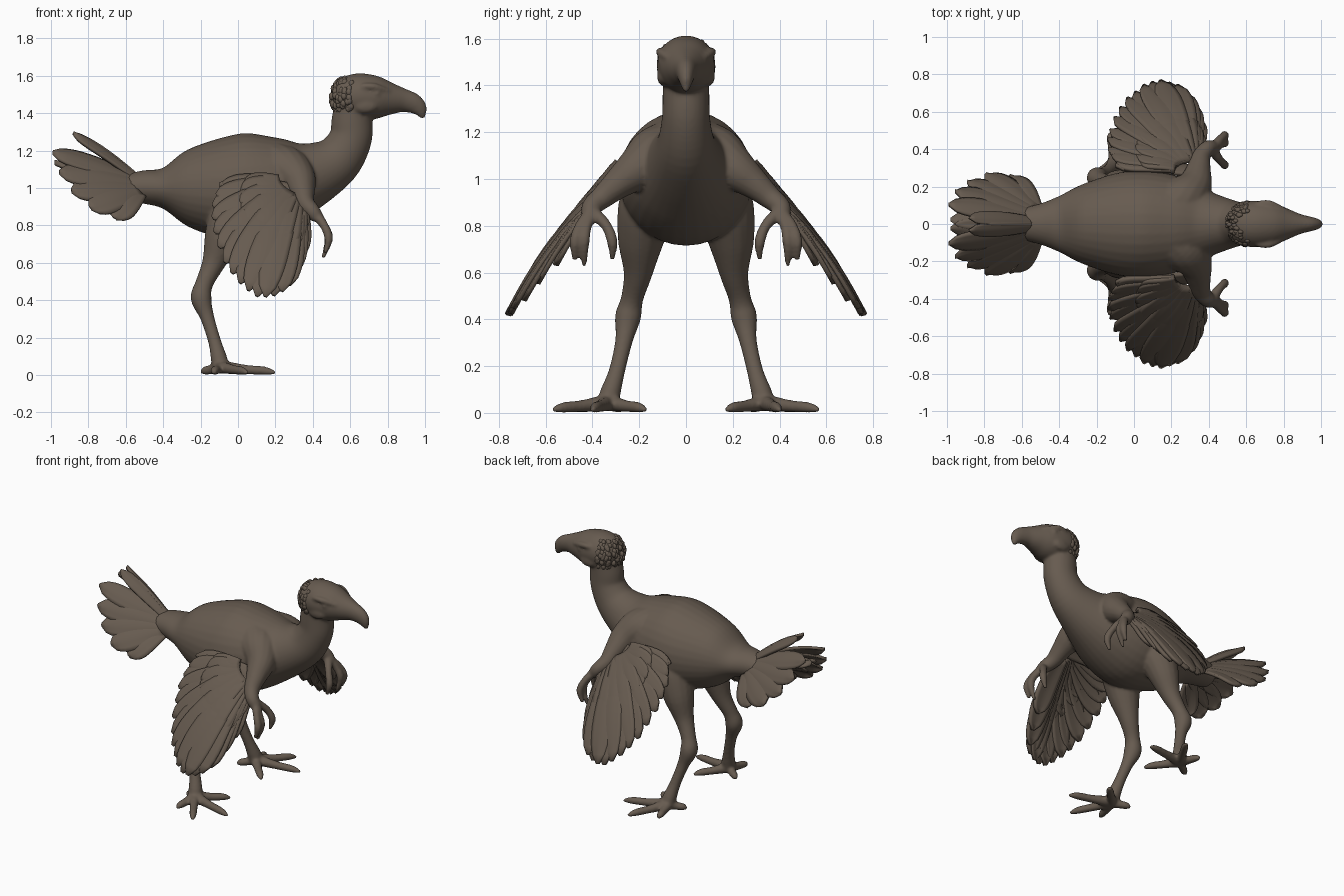
import bpy, bmesh, math, random
from mathutils import Vector

random.seed(4)
if "Cube" in bpy.data.objects:
    bpy.data.objects.remove(bpy.data.objects["Cube"])

brown = bpy.data.materials.new("warm_brown")
brown.use_nodes = True
COLOR = (0.135, 0.105, 0.08, 1)
brown.diffuse_color = COLOR
brown.node_tree.nodes["Principled BSDF"].inputs["Base Color"].default_value = COLOR


def finish(name, bm):
    bmesh.ops.recalc_face_normals(bm, faces=bm.faces)
    for f in bm.faces:
        f.smooth = True
    mesh = bpy.data.meshes.new(name)
    bm.to_mesh(mesh)
    bm.free()
    mesh.materials.append(brown)
    ob = bpy.data.objects.new(name, mesh)
    bpy.context.collection.objects.link(ob)
    return ob


def spline(pts, steps=5):
    """Catmull-Rom through tuples of any length."""
    p = [Vector(q) for q in pts]
    p = [p[0] * 2 - p[1]] + p + [p[-1] * 2 - p[-2]]
    out = []
    for i in range(1, len(p) - 2):
        a, b, c, d = p[i - 1:i + 3]
        for k in range(steps):
            t = k / steps
            out.append((b * 2 + (c - a) * t + (a * 2 - b * 5 + c * 4 - d) * t * t
                        + (b * 3 - a - c * 3 + d) * t ** 3) * 0.5)
    return out + [p[-2]]


def loft(bm, pts, side=(0, 1, 0), n=24):
    """Closed tube; each point is centre, then half width and half height."""
    path = spline(pts)
    rings = []
    for i, p in enumerate(path):
        a, b = path[max(i - 1, 0)], path[min(i + 1, len(path) - 1)]
        tan = Vector(b[:3]) - Vector(a[:3])
        tan.normalize()
        u = Vector(side)
        u = (u - tan * u.dot(tan)).normalized()
        v = tan.cross(u)
        c = Vector(p[:3])
        rings.append([bm.verts.new(c + u * (p[3] * math.cos(k * math.tau / n))
                                   + v * (p[4] * math.sin(k * math.tau / n)))
                      for k in range(n)])
    for r, q in zip(rings, rings[1:]):
        for k in range(n):
            bm.faces.new((r[k], r[(k + 1) % n], q[(k + 1) % n], q[k]))
    bm.faces.new(rings[0][::-1])
    bm.faces.new(rings[-1])


def limb(bm, pts, s, side=(1, 0, 0), n=16):
    loft(bm, [(x, y * s, z, r, r) for x, y, z, r in pts], side, n)


def ball(bm, pos, scale):
    new = bmesh.ops.create_icosphere(bm, subdivisions=2, radius=1)["verts"]
    for v in new:
        v.co = Vector([a * b for a, b in zip(v.co, scale)]) + Vector(pos)


def feather(bm, root, tip, normal, half, bend, stem, rib):
    """Ribbed blade with a rounded tip."""
    root, tip, nor = Vector(root), Vector(tip), Vector(normal).normalized()
    across = (tip - root).cross(nor).normalized()
    rows = []
    for i in range(13):
        t = i / 12
        if t < 0.65:
            w = half * (stem + (1 - stem) * math.sin(t / 0.65 * math.pi / 2))
        else:
            w = half * max(0.12, math.sqrt(max(0, 1 - ((t - 0.65) / 0.35) ** 2)))
        rows.append([])
        for k in range(-3, 4):
            e = k / 3
            off = bend * math.sin(t * math.pi) + rib * (1 - abs(e) - 0.4 * e)
            rows[-1].append(bm.verts.new(root.lerp(tip, t) + across * e * w + nor * off))
    for r, q in zip(rows, rows[1:]):
        for k in range(6):
            bm.faces.new((r[k], r[k + 1], q[k + 1], q[k]))


def feather_object(name, bm, thickness):
    ob = finish(name, bm)
    solid = ob.modifiers.new("thickness", "SOLIDIFY")
    solid.thickness = thickness
    solid.offset = 0
    mir = ob.modifiers.new("mirror", "MIRROR")
    mir.use_axis = (False, True, False)
    mir.use_mirror_merge = False
    return ob


# Torso and neck
bm = bmesh.new()
torso = [(-.62, 1.0, .08, .07), (-.5, 1.005, .11, .09), (-.4, 1.0, .15, .11),
         (-.27, 1.0, .215, .205), (-.08, 1.0, .275, .27), (.08, 1.007, .285, .288),
         (.25, 1.035, .25, .24), (.4, 1.075, .175, .175), (.53, 1.15, .125, .135),
         (.6, 1.26, .103, .115), (.61, 1.36, .1, .11), (.62, 1.46, .1, .1)]
loft(bm, [(x, 0, z, w, h) for x, z, w, h in torso], n=32)

# Head and hooked beak
head = [(.51, 1.49, .035, .03), (.525, 1.49, .075, .07), (.555, 1.49, .105, .1),
        (.64, 1.49, .125, .123), (.74, 1.483, .115, .115), (.82, 1.476, .083, .085),
        (.89, 1.467, .053, .062), (.94, 1.45, .04, .054), (.97, 1.422, .03, .043),
        (.984, 1.39, .018, .022), (.985, 1.37, .008, .01)]
loft(bm, [(x, 0, z, w, h) for x, z, w, h in head], n=32)

for s in (1, -1):
    # Brow, eye and cheek
    limb(bm, [(.66, .112, 1.545, .014), (.73, .106, 1.54, .02), (.81, .072, 1.515, .012)], s, (0, 0, 1))
    ball(bm, (.74, .106 * s, 1.505), (.022, .014, .018))
    ball(bm, (.68, .095 * s, 1.44), (.07, .03, .045))
    # Leg
    limb(bm, [(.0, .15, 1.0, .1), (-.03, .17, .88, .12), (-.08, .193, .74, .1),
              (-.13, .205, .6, .063), (-.18, .23, .49, .048), (-.197, .248, .41, .056),
              (-.165, .265, .31, .038), (-.125, .295, .18, .035), (-.1, .325, .08, .045),
              (-.095, .335, .035, .044)], s)
    # Toes and claws
    for x, y in ((.2, .4), (.05, .57), (.06, .17), (-.195, .27), (-.13, .49)):
        a, b = Vector((-.1, .335)), Vector((x, y))
        m, k = a.lerp(b, .45), a.lerp(b, .8)
        limb(bm, [(a.x, a.y, .045, .037), (m.x, m.y, .03, .026),
                  (k.x, k.y, .023, .023), (x, y, .012, .011)], s, (0, 0, 1))
    # Shoulder and arm
    limb(bm, [(.19, .08, 1.1, .15), (.27, .14, 1.085, .13), (.325, .21, 1.04, .095),
              (.345, .29, .98, .067), (.36, .36, .92, .05), (.395, .405, .88, .042),
              (.425, .41, .84, .036)], s)
    # Fingers
    for y, z, x in ((.475, .65, .465), (.435, .625, .455), (.315, .655, .465)):
        limb(bm, [(.415, .4, .86, .03), (.46, .4 + (y - .4) * .7, .8, .023),
                  (.485, y, .73, .023), (x, y, z, .01)], s)

body = finish("body", bm)
remesh = body.modifiers.new("merge", "REMESH")
remesh.mode = "VOXEL"
remesh.voxel_size = 0.009
remesh.use_smooth_shade = True
soft = body.modifiers.new("soften", "SMOOTH")
soft.iterations = 6

# Ruffled feather tufts on the back of the head
bm = bmesh.new()
for i in range(150):
    az = random.uniform(-1.5, 1.5)
    el = random.uniform(-1.0, 1.0)
    d = Vector((-math.cos(az) * math.cos(el), math.sin(az) * math.cos(el), math.sin(el)))
    ball(bm, (.617 + d.x * .116, d.y * .114, 1.485 + d.z * .114), (.017, .013, .021))
finish("head_tufts", bm)

# Wings: long flight feathers under a row of coverts, curling in at the leading edge
bm = bmesh.new()
wing_normal = Vector((0, 1, .71)).normalized()


def on_wing(x, z):
    return Vector((x, .275 + (1.06 - z) * .745 - 2.5 * max(0, x - .2) ** 2, z))


tips = spline([(-.09, 1.0), (-.135, .9), (-.125, .76), (-.07, .6), (.01, .49),
               (.1, .42), (.19, .425), (.275, .48), (.325, .63)], 2)
for i, (x, z) in enumerate(tips):
    t = i / (len(tips) - 1)
    root = on_wing(.22 + .1 * t, 1.02 - .09 * t)
    tip = on_wing(x, z)
    arch = .01 + .08 * max(0, .95 - z) * (1 - .7 * t * t)
    lift = wing_normal * (.006 * (i % 2))
    feather(bm, root + lift, tip + lift, wing_normal, .068, arch, .7, .006)
    cover = wing_normal * (.01 + .006 * (i % 2) + arch * .6)
    feather(bm, root + wing_normal * .007, root.lerp(tip, .6) + cover, wing_normal,
            .06, .01 + arch * .2, .8, .006)
feather(bm, on_wing(.36, .97), on_wing(-.1, 1.015), wing_normal, .055, .01, .8, .006)
feather_object("wings", bm, .02)

# Tail fan, drooping to each side
bm = bmesh.new()
for x, y, z, half, ny in ((-.88, .03, 1.285, .042, .3), (-.99, .1, 1.185, .065, .6),
                          (-.98, .02, 1.13, .055, .2), (-.955, .17, 1.08, .07, .9),
                          (-.89, .22, .98, .075, 1.1), (-.79, .26, .89, .08, 1.3),
                          (-.66, .25, .835, .075, 1.3)):
    feather(bm, (-.53, y * .3, 1.0 + (z - 1) * .15), (x, y, z), (-.1, ny, .8), half, .015, .6, .012)
feather_object("tail_feathers", bm, .018)
